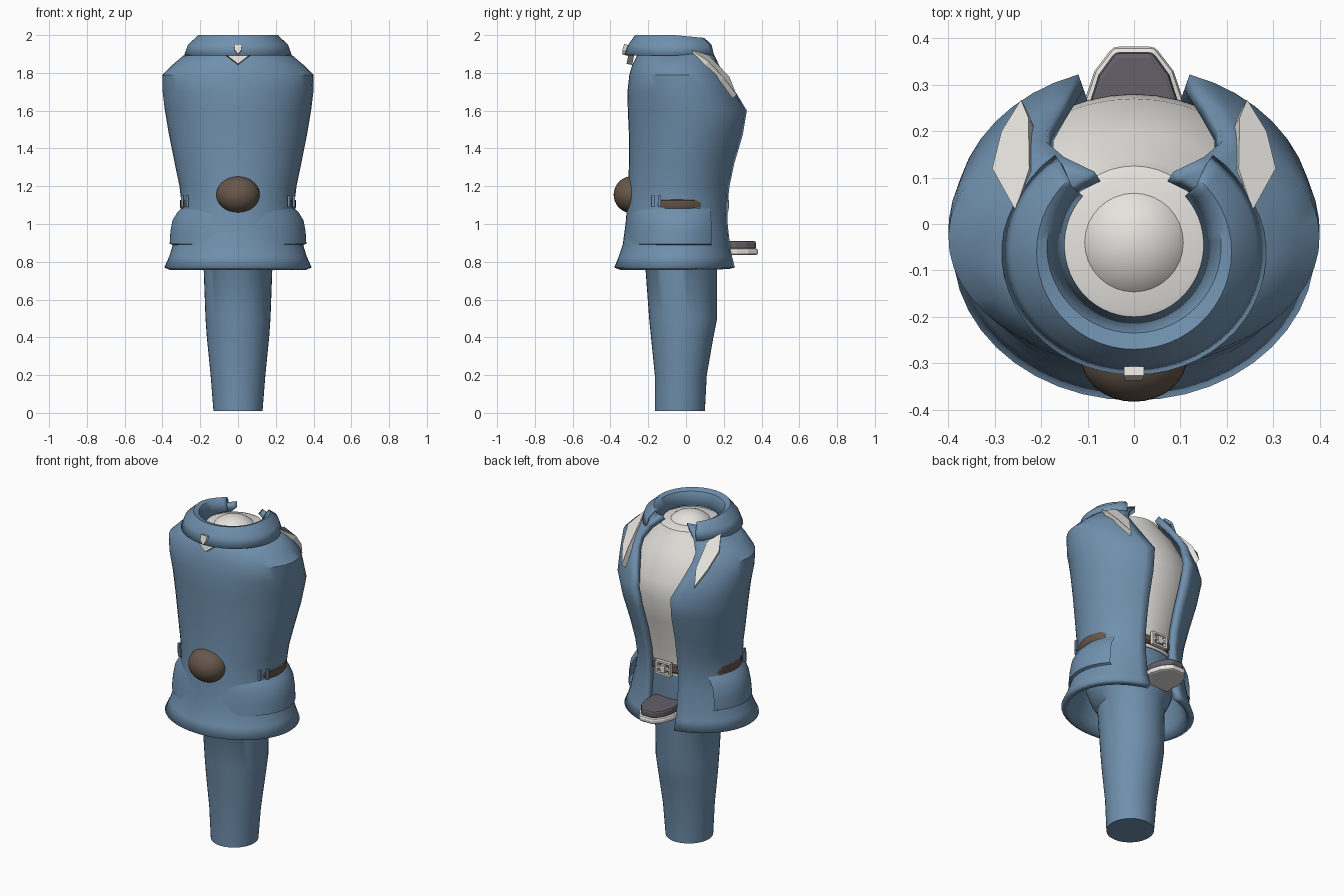
import bpy, bmesh
from math import sin, cos, asin, pi, radians

old = bpy.data.objects.get("Cube")
if old:
    bpy.data.objects.remove(old, do_unlink=True)


def material(name, rgb):
    m = bpy.data.materials.new(name)
    m.use_nodes = True
    m.diffuse_color = (*rgb, 1)
    m.node_tree.nodes["Principled BSDF"].inputs["Base Color"].default_value = (*rgb, 1)
    return m


BLUE = material("coat blue", (.16, .28, .42))
WHITE = material("warm white", (.79, .77, .73))
BROWN = material("leather brown", (.135, .095, .068))
DARK = material("dark grey", (.125, .115, .14))


def finish(name, bm, mat, thick=0, mirror=False, smooth=True, offset=-1):
    bmesh.ops.recalc_face_normals(bm, faces=bm.faces)
    mesh = bpy.data.meshes.new(name)
    bm.to_mesh(mesh)
    bm.free()
    mesh.materials.append(mat)
    ob = bpy.data.objects.new(name, mesh)
    bpy.context.collection.objects.link(ob)
    if mirror:
        ob.modifiers.new("mirror", "MIRROR")
    if thick:
        s = ob.modifiers.new("thickness", "SOLIDIFY")
        s.thickness, s.offset = thick, offset
    if smooth:
        bpy.ops.object.select_all(action="DESELECT")
        ob.select_set(True)
        bpy.context.view_layer.objects.active = ob
        bpy.ops.object.shade_smooth_by_angle(angle=radians(35))
    return ob


def loft(name, rows, mat, span=None, steps=40, **kw):
    """Rows are z, half width, front y, back y, half gap at the back, back lift."""
    bm = bmesh.new()
    rings, closed = [], False
    for z, rx, yf, yb, *extra in rows:
        gap, lift = (extra + [0, 0])[:2]
        a = asin(gap / rx)
        start, end = span or (a, 2 * pi - a)
        closed = not span and not gap
        ring = []
        for i in range(steps if closed else steps + 1):
            t = start + (end - start) * i / steps
            y = (yf + yb) / 2 + (yb - yf) / 2 * cos(t)
            ring.append(bm.verts.new((rx * sin(t), y, z + lift * max(0, cos(t)))))
        rings.append(ring)
    for low, high in zip(rings, rings[1:]):
        for i in range(steps):
            j = (i + 1) % len(low)
            bm.faces.new((low[i], low[j], high[j], high[i]))
    if closed:
        bm.faces.new(rings[0])
        bm.faces.new(rings[-1])
    return finish(name, bm, mat, **kw)


def ball(name, loc, size, mat):
    bm = bmesh.new()
    bmesh.ops.create_uvsphere(bm, u_segments=32, v_segments=18, radius=1)
    bmesh.ops.scale(bm, vec=size, verts=bm.verts)
    bmesh.ops.translate(bm, vec=loc, verts=bm.verts)
    return finish(name, bm, mat)


def box(name, loc, size, mat, **kw):
    bm = bmesh.new()
    bmesh.ops.create_cube(bm, size=1)
    bmesh.ops.scale(bm, vec=size, verts=bm.verts)
    bmesh.ops.translate(bm, vec=loc, verts=bm.verts)
    return finish(name, bm, mat, smooth=False, **kw)


def plate(name, points, mat, thick, **kw):
    bm = bmesh.new()
    bm.faces.new([bm.verts.new(p) for p in points])
    return finish(name, bm, mat, thick, smooth=False, offset=0, **kw)


# Single leg column widening into the hips
loft("leg_and_hips", [
    (.01, .13, -.165, .10), (.2, .145, -.165, .11), (.4, .165, -.185, .145),
    (.5, .172, -.195, .165), (.77, .182, -.215, .165), (.81, .215, -.24, .17),
    (.88, .25, -.26, .175), (1.09, .25, -.26, .18)], BLUE)

# Shirt body and neck dome
loft("shirt", [
    (1.06, .25, -.25, .185), (1.2, .26, -.25, .195), (1.4, .30, -.25, .25),
    (1.55, .32, -.25, .28), (1.65, .32, -.25, .27), (1.8, .25, -.22, .20),
    (1.88, .18, -.21, .14), (1.91, .165, -.21, .125), (1.92, .14, -.19, .10)], WHITE)
ball("neck_dome", (0, -.04, 1.815), (.15, .15, .15), WHITE)

# Coat, open along the back
loft("coat", [
    (.77, .39, -.38, .27, .10), (.83, .363, -.355, .255, .10), (.89, .345, -.335, .245, .10),
    (1.0, .315, -.32, .235, .10), (1.1, .298, -.312, .235, .10), (1.2, .31, -.306, .245, .10),
    (1.32, .335, -.302, .27, .105), (1.47, .365, -.302, .315, .112),
    (1.6, .387, -.308, .338, .12), (1.7, .40, -.31, .285, .155), (1.79, .40, -.30, .24, .185),
    (1.84, .35, -.285, .215, .188), (1.89, .29, -.26, .175, .15, .02),
    (1.91, .20, -.24, .13, .085, .065)], BLUE, thick=.035)

# Stand-up collar with an inner slope
loft("collar", [
    (1.895, .285, -.325, .2, .17), (1.95, .265, -.305, .185, .16), (2.0, .21, -.27, .15, .14, -.02),
    (1.99, .188, -.235, .14, .135, -.02), (1.92, .15, -.20, .11, .11)], BLUE, thick=.012)

# Side flaps over the skirt
loft("side_flap", [
    (.885, .335, -.318, .24), (.895, .362, -.328, .245), (.96, .358, -.322, .245),
    (1.02, .347, -.314, .24), (1.06, .322, -.31, .235), (1.09, .294, -.305, .23)],
    BLUE, span=(radians(52), radians(172)), mirror=True)

# Belt, loops and buckle
loft("belt", [(1.08, .302, -.275, .195), (1.09, .308, -.28, .205),
              (1.125, .308, -.28, .205), (1.13, .30, -.275, .195)], BROWN)
for i, (x, y) in enumerate(((.268, -.175), (.296, -.14))):
    box(f"belt_loop_{i + 1}", (x, y, 1.12), (.014, .014, .06), BLUE, mirror=True)
for z in (1.07, 1.105, 1.14):
    box("buckle_bar", (0, .212, z), (.10, .022, .012), WHITE)
box("buckle_side", (.045, .212, 1.105), (.012, .024, .08), WHITE, mirror=True)
box("buckle_prong", (0, .218, 1.105), (.03, .02, .045), WHITE)

# Round front ornament
ball("front_ball", (0, -.285, 1.155), (.115, .098, .098), BROWN)

# Tail tongue: pale underside with a dark pad on top
for name, scale, z, h, mat in (("tail_base", 1, .853, .035, WHITE),
                               ("tail_pad", .9, .888, .045, DARK)):
    bm = bmesh.new()
    outline = [(.105, .16), (.105, .27), (.085, .33), (.045, .382)]
    pts = outline + [(-x, y) for x, y in reversed(outline)]
    face = bm.faces.new([bm.verts.new((x * scale, .16 + (y - .16) * (.5 + scale / 2), z))
                         for x, y in pts])
    ob = finish(name, bm, mat, thick=h, offset=0, smooth=False)
    b = ob.modifiers.new("soft_edge", "BEVEL")
    b.width, b.segments = .012, 2

# Pale shoulder patches
plate("shoulder_patch", [
    (.25, .02, 1.912), (.30, .11, 1.85), (.28, .19, 1.765), (.238, .258, 1.675),
    (.222, .22, 1.77), (.22, .11, 1.885)], WHITE, .03, mirror=True)

# Throat ornaments
plate("collar_stud", [(-.022, -.317, 1.95), (.022, -.317, 1.95), (.018, -.327, 1.92),
                      (0, -.328, 1.895), (-.018, -.327, 1.92)], WHITE, .02)
plate("throat_point", [(-.065, -.29, 1.895), (.065, -.29, 1.895), (0, -.30, 1.845)], WHITE, .03)
